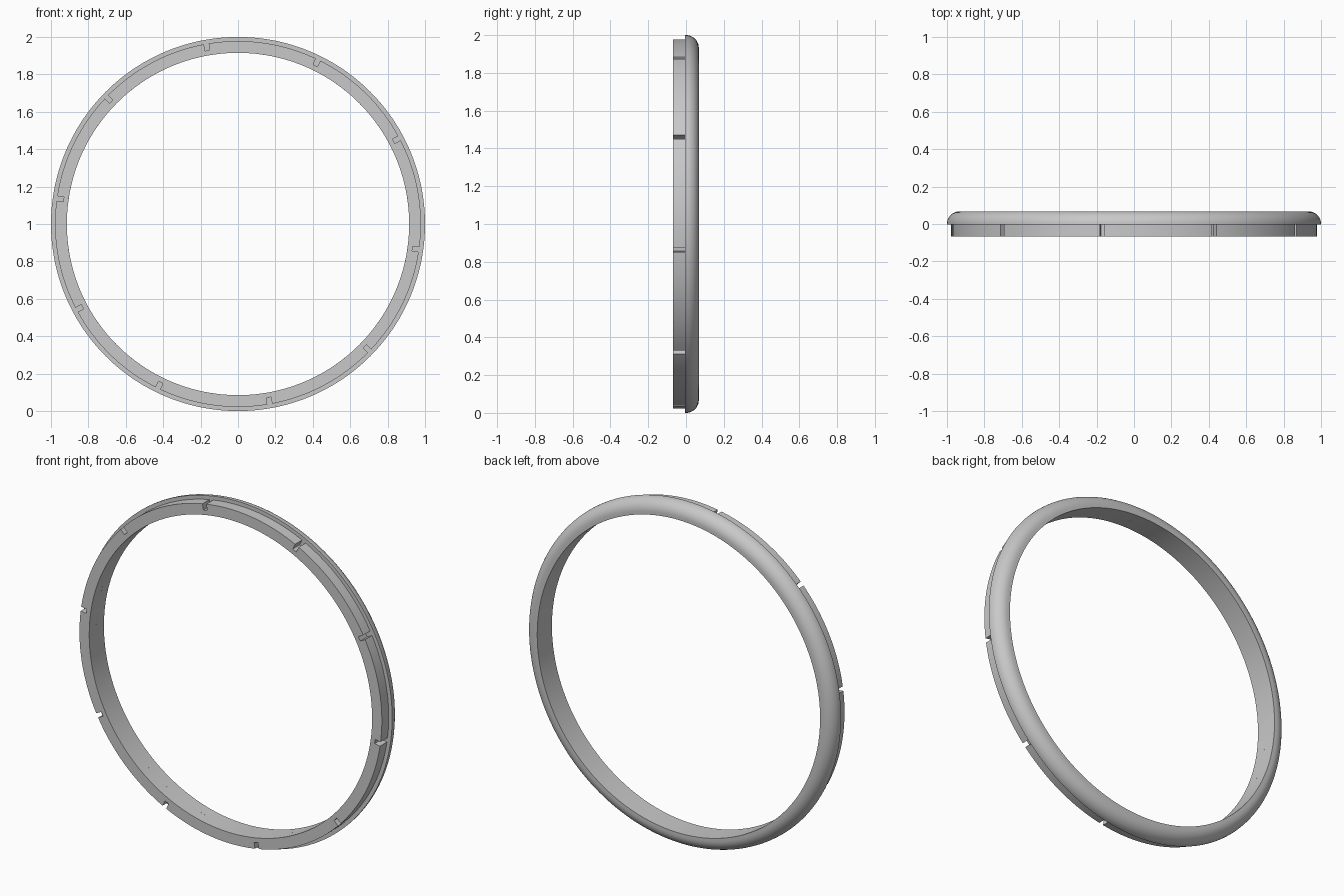
import bpy, bmesh
from math import sin, cos, pi, radians, atan2

cube = bpy.data.objects.get("Cube")
if cube:
    bpy.data.objects.remove(cube, do_unlink=True)

R_OUT, R_COLLAR, R_NOTCH, R_IN = 1.0, 0.978, 0.942, 0.915
Y_FRONT, Y_STEP, Y_BACK = -0.068, -0.004, 0.068
NOTCHES, NOTCH_HALF, FIRST = 10, 0.013, radians(28)

grey = bpy.data.materials.new("satin_grey")
grey.use_nodes = True
colour = (0.58, 0.58, 0.58, 1)
grey.diffuse_color = colour
grey.node_tree.nodes["Principled BSDF"].inputs["Base Color"].default_value = colour


def point(r, a, y):
    return (r * cos(a), y, 1 + r * sin(a))


def ring_object(name, sections):
    """Skin a closed loop of cross-sections, each a closed list of points."""
    bm = bmesh.new()
    rows = [[bm.verts.new(p) for p in s] for s in sections]
    for i, row in enumerate(rows):
        prev = rows[i - 1]
        for j in range(len(row)):
            bm.faces.new((prev[j - 1], prev[j], row[j], row[j - 1]))
    bmesh.ops.remove_doubles(bm, verts=bm.verts, dist=1e-5)
    bmesh.ops.recalc_face_normals(bm, faces=bm.faces)
    mesh = bpy.data.meshes.new(name)
    bm.to_mesh(mesh)
    bm.free()
    mesh.materials.append(grey)
    obj = bpy.data.objects.new(name, mesh)
    bpy.context.collection.objects.link(obj)
    bpy.ops.object.select_all(action="DESELECT")
    obj.select_set(True)
    bpy.context.view_layer.objects.active = obj
    bpy.ops.object.shade_smooth_by_angle(angle=radians(30))
    return obj


# Rounded rim: quarter-round outer shoulder running to a flat inner edge
ROUND = 0.068
profile = [(R_IN, Y_STEP), (R_OUT, Y_STEP)]
profile += [(R_OUT - ROUND * (1 - cos(t)), Y_BACK - ROUND * (1 - sin(t)))
            for t in (k * pi / 20 for k in range(11))]
profile.append((R_IN, Y_BACK))
STEPS = 200
ring_object("rounded_rim", [[point(r, 2 * pi * i / STEPS, y) for r, y in profile]
                            for i in range(STEPS)])

# Front collar: outline of (radius, outer angle, inner angle) with parallel-sided notches
edge, floor = atan2(NOTCH_HALF, R_COLLAR), atan2(NOTCH_HALF, R_NOTCH)
pitch, arc_steps = 2 * pi / NOTCHES, 20
outline = []
for n in range(NOTCHES):
    a = FIRST + n * pitch
    outline += [(R_COLLAR, a - edge, a - edge), (R_NOTCH, a - floor, a - edge),
                (R_NOTCH, a + floor, a + edge), (R_COLLAR, a + edge, a + edge)]
    for k in range(1, arc_steps):
        b = a + edge + (pitch - 2 * edge) * k / arc_steps
        outline.append((R_COLLAR, b, b))
ring_object("notched_collar", [[point(R_IN, b, Y_FRONT), point(r, a, Y_FRONT),
                                point(r, a, Y_STEP), point(R_IN, b, Y_STEP)]
                               for r, a, b in outline])
